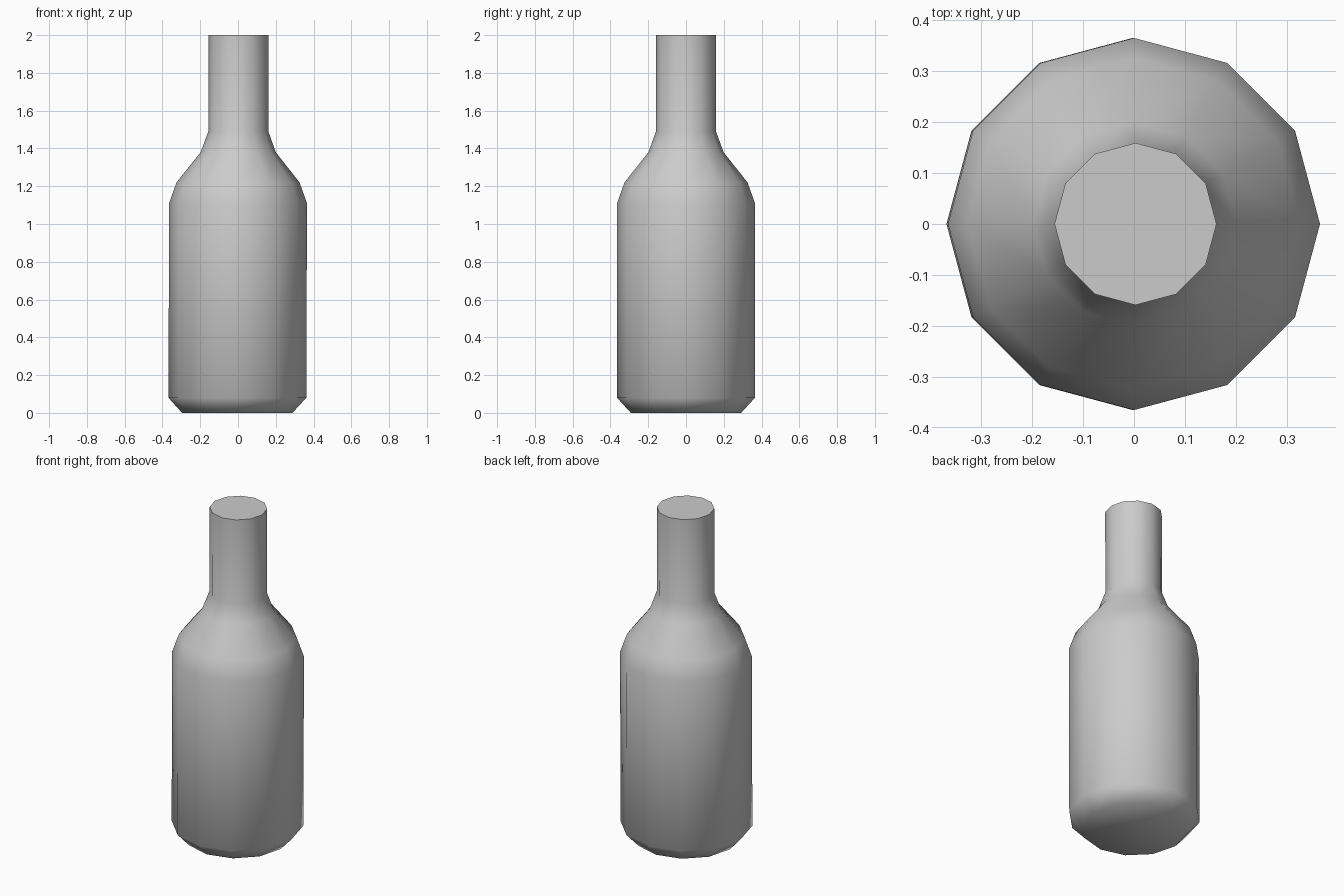
import bpy, bmesh, math

if "Cube" in bpy.data.objects:
    bpy.data.objects.remove(bpy.data.objects["Cube"])

SIDES = 12
# bottle profile: radius, height, slight sideways drift of the ring
PROFILE = [(0.292, 0.0, -0.004), (0.365, 0.08, -0.003), (0.365, 1.11, 0.0),
           (0.326, 1.22, 0.0), (0.199, 1.38, 0.001), (0.159, 1.49, 0.002),
           (0.159, 2.0, 0.003)]

bm = bmesh.new()
rings = []
for r, z, dx in PROFILE:
    rings.append([bm.verts.new((r * math.cos(math.tau * i / SIDES) + dx,
                                r * math.sin(math.tau * i / SIDES), z))
                  for i in range(SIDES)])

# walls
for low, high in zip(rings, rings[1:]):
    for i in range(SIDES):
        j = (i + 1) % SIDES
        bm.faces.new((low[i], low[j], high[j], high[i]))

# base and flat top
bm.faces.new(rings[0][::-1])
bm.faces.new(rings[-1])

mesh = bpy.data.meshes.new("bottle")
bm.to_mesh(mesh)
bm.free()
bottle = bpy.data.objects.new("bottle", mesh)
bpy.context.collection.objects.link(bottle)

# smooth body, crisp top rim
bpy.context.view_layer.objects.active = bottle
bottle.select_set(True)
bpy.ops.object.shade_smooth_by_angle(angle=math.radians(60))
